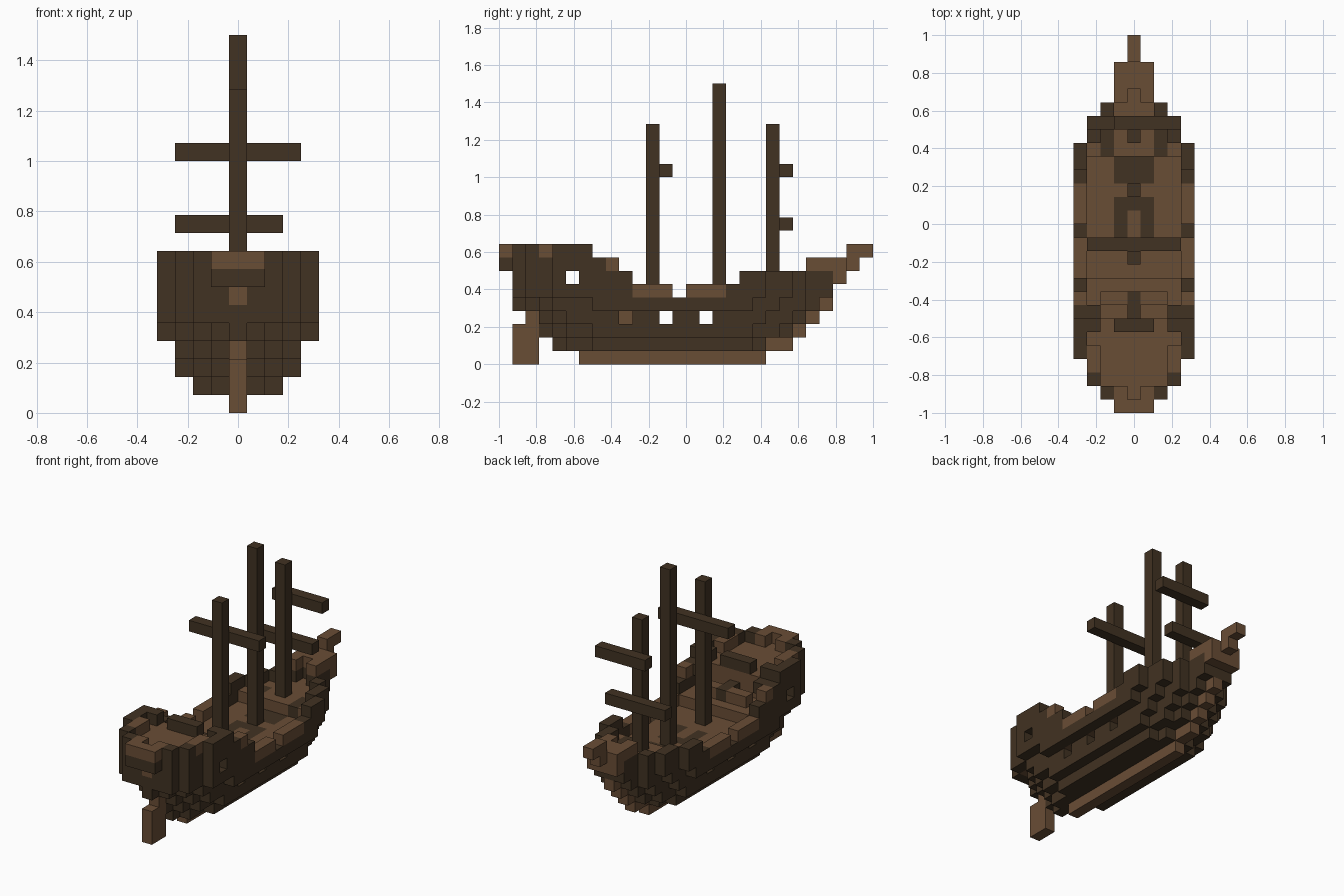
import bpy
import bmesh
from mathutils import Vector

cube = bpy.data.objects.get("Cube")
if cube:
    bpy.data.objects.remove(cube, do_unlink=True)

UNIT = 2 / 28  # edge of one block; the ship is 28 blocks long


def material(name, rgb):
    mat = bpy.data.materials.new(name)
    mat.use_nodes = True
    mat.diffuse_color = (*rgb, 1)
    mat.node_tree.nodes["Principled BSDF"].inputs["Base Color"].default_value = (*rgb, 1)
    return mat


DARK, BROWN = 0, 1
MATERIALS = [material("dark_wood", (0.053, 0.032, 0.016)),
             material("brown_wood", (0.141, 0.074, 0.036))]

cells = {}  # (across, along, up) -> (part name, material)


def span(value):
    """An int is one block, a pair is an inclusive range."""
    return range(value, value + 1) if isinstance(value, int) else range(value[0], value[1] + 1)


def box(part, mat, across, along, up, mirror=False):
    """Fill a box of blocks; part None carves it away."""
    for i in span(across):
        for j in span(along):
            for k in span(up):
                for x in ({i, -i} if mirror else {i}):
                    if part is None:
                        cells.pop((x, j, k), None)
                    else:
                        cells[x, j, k] = (part, mat)


# Hull layers: for each height, the run along the ship at each distance from the middle
LAYERS = {
    1: [(4, 19), (5, 19), (7, 18)],
    2: [(3, 21), (4, 21), (5, 20), (7, 18)],
    3: [(2, 22), (3, 22), (4, 21), (5, 19)],
    4: [(1, 23), (2, 23), (3, 22), (4, 20), (7, 18)],
    5: [(1, 24), (1, 24), (1, 22), (2, 21), (4, 19)],
    6: [(1, 24), (1, 24), (1, 22), (2, 21), (4, 19)],
    7: [(0, 6), (0, 6), (1, 6), (2, 7), (4, 7)],
}
for up, runs in LAYERS.items():
    for across, run in enumerate(runs):
        box("hull", DARK, across, run, up, mirror=True)


def inside(up):
    """Blocks of a layer that have neighbours on all four sides."""
    layer = {(i, j) for i, j, k in cells if k == up}
    return [(i, j) for i, j in layer
            if {(i - 1, j), (i + 1, j), (i, j - 1), (i, j + 1)} <= layer]


# Decks and hollow spaces
for up, part in ((3, None), (4, "main_deck"), (5, "raised_deck"), (6, None), (7, "poop_deck")):
    for i, j in inside(up):
        box(part, BROWN, i, j, up)
box(None, None, (-3, 3), (10, 18), 5)
box(None, None, (-4, 4), (10, 17), 6)
box("poop_deck", BROWN, (-3, 3), 6, 7)
box(None, None, 4, (10, 16), 5, mirror=True)

# Hatches set flush in the main deck, dark boards on the foredeck
box("rear_hatch", DARK, (-1, 1), (13, 15), 4)
box("main_deck", BROWN, 0, (13, 14), 4)
box("front_hatch", DARK, (-1, 1), (17, 18), 4)
box("foredeck_boards", DARK, 2, (19, 20), 5, mirror=True)

# Gun ports, cabin windows and the ladder below deck
for along in (9, 12, 15):
    box(None, None, 3, along, 3, mirror=True)
box(None, None, 4, 5, 6, mirror=True)
box("ladder", BROWN, (-1, 1), 9, 3)

# Cabin front, steps and helm
box("cabin_front", BROWN, (-3, 3), 6, 6)
box("steps", BROWN, (1, 2), 8, 6, mirror=True)
box("helm", DARK, 0, (7, 8), 6)

# Side rails
for run in ((10, 12), (14, 16)):
    box("side_rail", BROWN, 4, run, 5, mirror=True)
box("side_rail", BROWN, 4, 8, 7, mirror=True)

# Poop rail
for across, run, mat in ((4, (4, 6), DARK), (3, (3, 4), BROWN), (3, 2, DARK), (2, 1, DARK),
                         (1, (0, 1), BROWN), (0, 0, BROWN), (3, 6, DARK), ((0, 1), 6, DARK)):
    box("poop_rail", mat, across, run, 8, mirror=True)

# Stern details, rudder and keel
box("stern_window", BROWN, 0, 1, 6)
box("stern_post", BROWN, 0, 2, 3)
box("rudder", BROWN, 0, (1, 2), (0, 2))
box("keel", BROWN, 0, (6, 19), 0)

# Stem climbing the bow
box("stem", BROWN, 0, (20, 21), 1)
for step in range(3):
    box("stem", BROWN, 0, 22 + step, 2 + step)

# Beakhead and bowsprit
box("beakhead", BROWN, (-1, 1), 25, 6)
box("beakhead", BROWN, (-1, 1), (23, 25), 7)
box(None, None, 0, 23, 7)
box("bowsprit", BROWN, 0, 26, (7, 8))
box("bowsprit", BROWN, 0, 27, 8)

# Masts and yards
for name, along, top in (("rear_mast", 11, 17), ("main_mast", 16, 20), ("front_mast", 20, 17)):
    box(name, DARK, 0, along, (5, top))
box("rear_yard", DARK, (-3, 3), 12, 14)
box("front_upper_yard", DARK, (-1, 3), 21, 14)
box("front_lower_yard", DARK, (-3, 2), 21, 10)


def build(part):
    """Turn the blocks of one part into a mesh of its exposed faces."""
    bm = bmesh.new()
    verts = {}

    def vert(point):
        key = tuple(round(c * 2) for c in point)
        if key not in verts:
            x, y, z = point
            verts[key] = bm.verts.new((x * UNIT, (y - 14) * UNIT, z * UNIT))
        return verts[key]

    for cell, (owner, mat) in cells.items():
        if owner != part:
            continue
        centre = Vector(cell) + Vector((0, 0.5, 0.5))
        for axis in range(3):
            for sign in (-1, 1):
                normal, u = Vector(), Vector()
                normal[axis] = sign
                if tuple(int(a + b) for a, b in zip(cell, normal)) in cells:
                    continue
                u[(axis + 1) % 3] = 1
                v = normal.cross(u)
                corners = [centre + (normal + u * a + v * b) / 2
                           for a, b in ((-1, -1), (1, -1), (1, 1), (-1, 1))]
                face = bm.faces.new([vert(c) for c in corners])
                face.material_index = mat
    bmesh.ops.dissolve_limit(bm, angle_limit=0.01, verts=bm.verts[:], edges=bm.edges[:],
                             delimit={'MATERIAL'})
    mesh = bpy.data.meshes.new(part)
    bm.to_mesh(mesh)
    bm.free()
    for mat in MATERIALS:
        mesh.materials.append(mat)
    bpy.context.collection.objects.link(bpy.data.objects.new(part, mesh))


for part in sorted({owner for owner, mat in cells.values()}):
    build(part)
